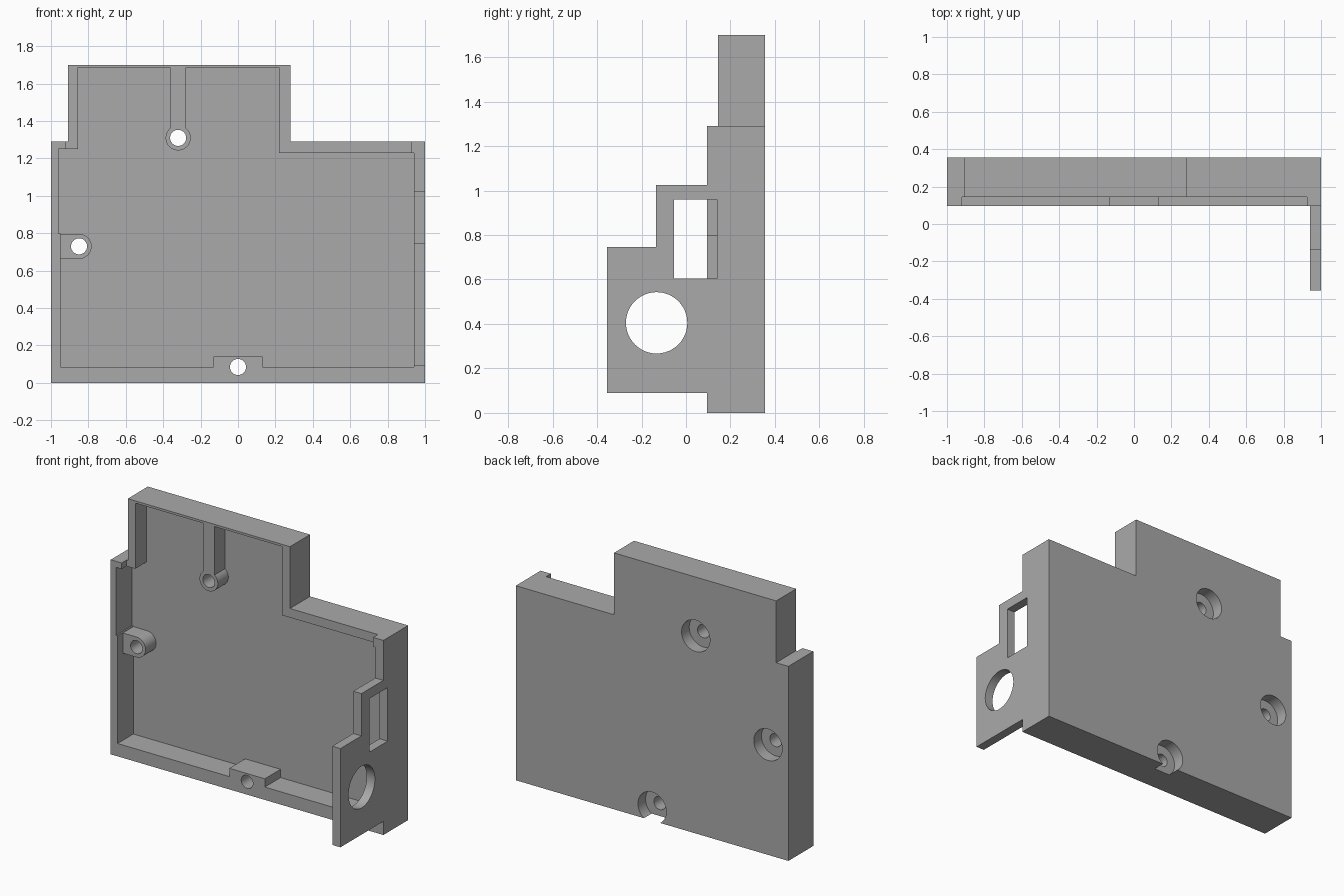
import bpy
import bmesh
import math

cube = bpy.data.objects.get("Cube")
if cube:
    bpy.data.objects.remove(cube, do_unlink=True)

grey = bpy.data.materials.new("plain grey")
grey.use_nodes = True
grey.diffuse_color = (0.4, 0.4, 0.4, 1)
grey.node_tree.nodes["Principled BSDF"].inputs["Base Color"].default_value = (0.4, 0.4, 0.4, 1)

FRONT, RIM, POST, FLOOR, BACK = 0.095, 0.145, 0.15, 0.26, 0.355


def prism(name, profile, axis, start, end):
    """Extrude a 2D profile: (x, z) along y, or (y, z) along x."""
    bm = bmesh.new()
    verts = [bm.verts.new((a, start, b) if axis == "y" else (start, a, b)) for a, b in profile]
    face = bm.faces.new(verts)
    moved = bmesh.ops.extrude_face_region(bm, geom=[face])["geom"]
    step = (0, end - start, 0) if axis == "y" else (end - start, 0, 0)
    bmesh.ops.translate(bm, vec=step, verts=[v for v in moved if isinstance(v, bmesh.types.BMVert)])
    bmesh.ops.recalc_face_normals(bm, faces=bm.faces)
    mesh = bpy.data.meshes.new(name)
    bm.to_mesh(mesh)
    bm.free()
    mesh.materials.append(grey)
    obj = bpy.data.objects.new(name, mesh)
    bpy.context.collection.objects.link(obj)
    return obj


def rect(a0, a1, b0, b1):
    return [(a0, b0), (a1, b0), (a1, b1), (a0, b1)]


def arc(a, b, radius, start=0, sweep=360, steps=48):
    count = steps if sweep == 360 else steps + 1
    angles = [math.radians(start + sweep * i / steps) for i in range(count)]
    return [(a + radius * math.cos(t), b + radius * math.sin(t)) for t in angles]


def combine(target, tool, operation):
    mod = target.modifiers.new(operation, "BOOLEAN")
    mod.operation = operation
    mod.solver = "EXACT"
    mod.object = tool
    bpy.context.view_layer.objects.active = target
    bpy.ops.object.modifier_apply(modifier=mod.name)
    bpy.data.objects.remove(tool, do_unlink=True)


# Outer block of the tray
outline = [(-1, 0), (1, 0), (1, 1.29), (0.28, 1.29), (0.28, 1.7),
           (-0.91, 1.7), (-0.91, 1.29), (-1, 1.29)]
case = prism("case_back", outline, "y", FRONT, BACK)

# Hollow inside, leaving the rim and the bottom screw block
cavity = [(-0.95, 0.085), (-0.13, 0.085), (-0.13, 0.14), (0.13, 0.14), (0.13, 0.085),
          (0.94, 0.085), (0.94, 1.23), (0.22, 1.23), (0.22, 1.685), (-0.855, 1.685),
          (-0.855, 1.25), (-0.96, 1.25), (-0.96, 0.8), (-0.95, 0.8)]
combine(case, prism("cavity", cavity, "y", -0.1, FLOOR), "DIFFERENCE")

# Lowered front edge of the upper rim
combine(case, prism("rim_step", rect(-0.92, 0.925, 1.15, 1.8), "y", -0.1, RIM), "DIFFERENCE")

# Screw posts tied to the top and the right wall
screws = [(-0.32, 1.31), (-0.85, 0.73), (0, 0.085)]
(tx, tz), (sx, sz) = screws[:2]
r = 0.067
top_post = arc(tx, tz, r, 130, 280, 36) + [(tx + 0.043, 1.692), (tx - 0.043, 1.692)]
side_post = arc(sx, sz, r, -90, 180, 24) + [(-0.98, sz + r), (-0.98, sz - r)]
for profile in (top_post, side_post):
    combine(case, prism("screw_post", profile, "y", POST, FLOOR + 0.04), "UNION")

# Stepped side tab reaching forward
tab = [(-0.355, 0.09), (0.2, 0.09), (0.2, 1.025), (-0.135, 1.025),
       (-0.135, 0.745), (-0.355, 0.745)]
combine(case, prism("side_tab", tab, "x", 0.94, 1), "UNION")

# Window and round opening in the tab
combine(case, prism("window", rect(-0.053, 0.14, 0.605, 0.96), "x", 0.9, 1.1), "DIFFERENCE")
combine(case, prism("port", arc(-0.132, 0.405, 0.138), "x", 0.9, 1.1), "DIFFERENCE")

# Screw holes with wide recesses at the back
for x, z in screws:
    combine(case, prism("hole", arc(x, z, 0.043), "y", -0.1, 0.5), "DIFFERENCE")
    combine(case, prism("recess", arc(x, z, 0.104), "y", 0.275, 0.5), "DIFFERENCE")

bpy.ops.object.select_all(action="DESELECT")
case.select_set(True)
bpy.context.view_layer.objects.active = case
bpy.ops.object.shade_smooth_by_angle(angle=math.radians(30))
